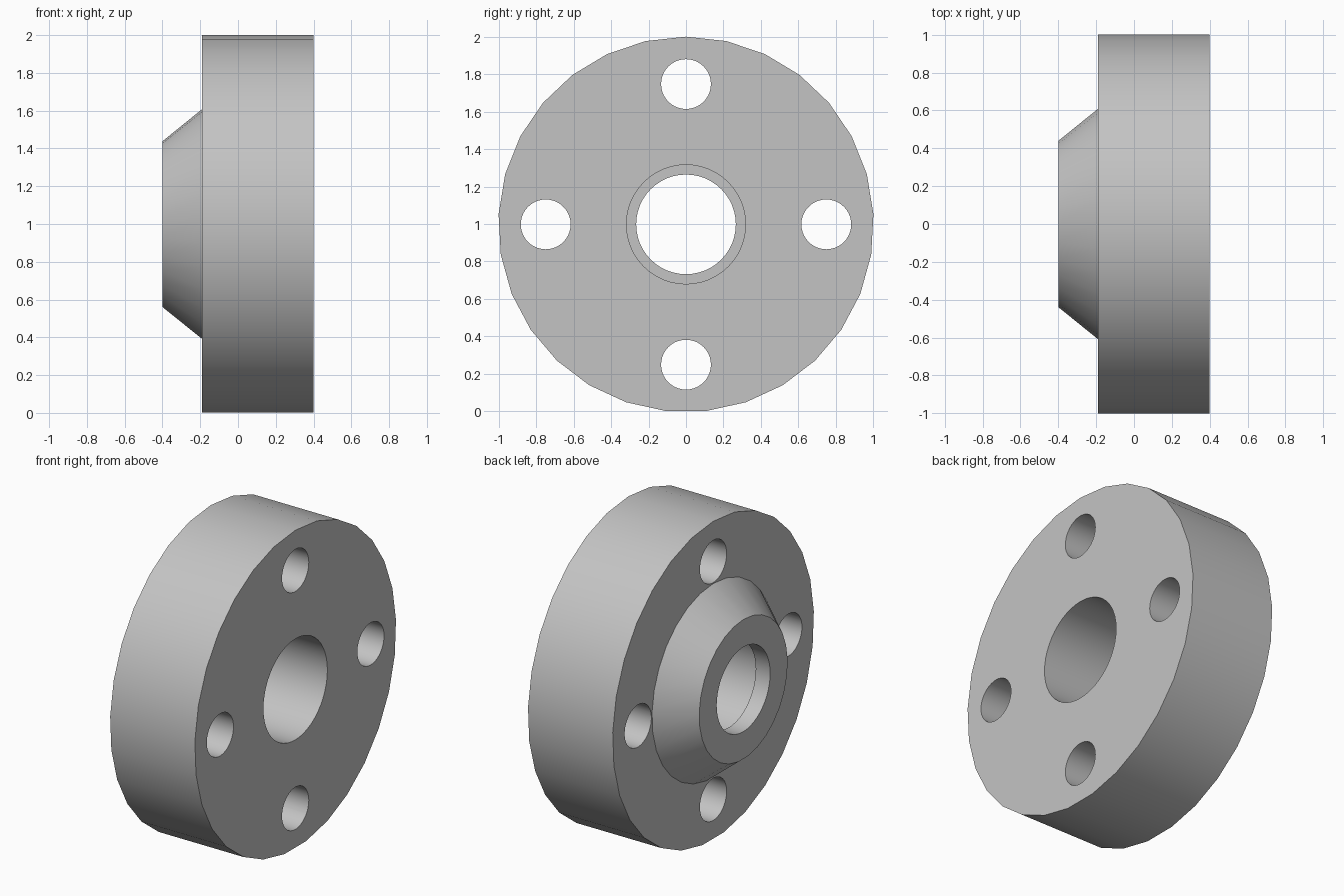
import bpy, bmesh, math
from mathutils import Matrix

cube = bpy.data.objects.get("Cube")
if cube:
    bpy.data.objects.remove(cube, do_unlink=True)

CENTRE_Z = 0.998

steel = bpy.data.materials.new("light grey steel")
steel.use_nodes = True
grey = (0.55, 0.55, 0.55, 1)
steel.diffuse_color = grey
steel.node_tree.nodes["Principled BSDF"].inputs["Base Color"].default_value = grey


def lathe(name, profile, segments):
    """Closed solid turned about the x axis from (x, radius) points."""
    bm = bmesh.new()
    rings = []
    for x, r in profile:
        angles = [math.tau * i / segments for i in range(segments)]
        rings.append([bm.verts.new((x, r * math.sin(a), r * math.cos(a))) for a in angles])
    for a, b in zip(rings, rings[1:]):
        for i in range(segments):
            j = (i + 1) % segments
            bm.faces.new((a[i], a[j], b[j], b[i]))
    bm.faces.new(rings[0])
    bm.faces.new(rings[-1])
    bmesh.ops.recalc_face_normals(bm, faces=bm.faces)
    mesh = bpy.data.meshes.new(name)
    bm.to_mesh(mesh)
    bm.free()
    mesh.materials.append(steel)
    obj = bpy.data.objects.new(name, mesh)
    obj.location.z = CENTRE_Z
    bpy.context.collection.objects.link(obj)
    return obj


# Flange disc with tapered hub
flange = lathe("flange", [(-0.4, 0.44), (-0.19, 0.61), (-0.19, 1.002), (0.4, 1.002)], 29)

# Stepped centre bore
cutters = [lathe("bore_cutter", [(-0.6, 0.266), (-0.3, 0.266), (-0.3, 0.318), (0.6, 0.318)], 48)]

# Four bolt holes
for k in range(4):
    hole = lathe("bolt_hole_cutter", [(-0.6, 0.133), (0.6, 0.133)], 40)
    hole.data.transform(Matrix.Rotation(k * math.pi / 2, 4, "X") @ Matrix.Translation((0, 0, 0.749)))
    cutters.append(hole)

bpy.ops.object.select_all(action="DESELECT")
flange.select_set(True)
bpy.context.view_layer.objects.active = flange
for cutter in cutters:
    cutter.hide_render = True
    mod = flange.modifiers.new("cut", "BOOLEAN")
    mod.operation = "DIFFERENCE"
    mod.solver = "EXACT"
    mod.object = cutter
    bpy.ops.object.modifier_apply(modifier=mod.name)
for cutter in cutters:
    bpy.data.objects.remove(cutter, do_unlink=True)

# Smooth round walls, crisp rims
bpy.ops.object.shade_smooth_by_angle(angle=math.radians(30))
